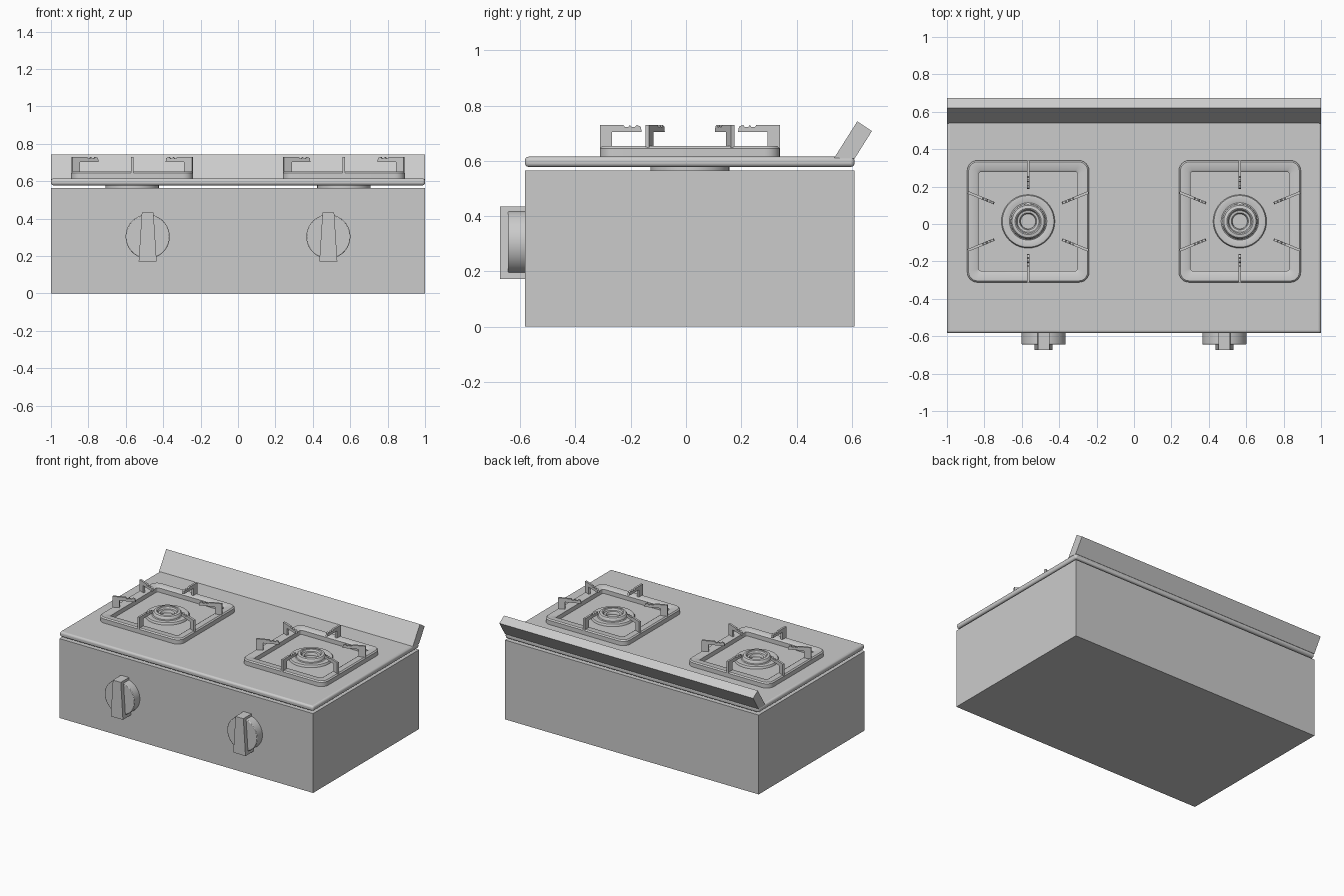
import bpy, bmesh, math
from mathutils import Matrix, Vector

if "Cube" in bpy.data.objects:
    bpy.data.objects.remove(bpy.data.objects["Cube"])


def finish(name, bm, smooth=False, bevel=0.0, segments=3):
    bmesh.ops.recalc_face_normals(bm, faces=bm.faces)
    me = bpy.data.meshes.new(name)
    bm.to_mesh(me)
    bm.free()
    ob = bpy.data.objects.new(name, me)
    bpy.context.collection.objects.link(ob)
    if bevel:
        m = ob.modifiers.new("bevel", 'BEVEL')
        m.width, m.segments = bevel, segments
        m.limit_method = 'ANGLE'
    if smooth:
        bpy.ops.object.select_all(action='DESELECT')
        ob.select_set(True)
        bpy.context.view_layer.objects.active = ob
        bpy.ops.object.shade_smooth_by_angle(angle=math.radians(35))
    return ob


def box(name, lo, hi, **kw):
    bm = bmesh.new()
    size = [h - l for l, h in zip(lo, hi)]
    mid = [(h + l) / 2 for l, h in zip(lo, hi)]
    bmesh.ops.create_cube(bm, size=1, matrix=Matrix.Translation(mid) @ Matrix.Diagonal((*size, 1)))
    return finish(name, bm, **kw)


def add_prism(bm, pts, offset):
    """Extrude a closed outline of 3D points along an offset."""
    face = bm.faces.new([bm.verts.new(p) for p in pts])
    ext = bmesh.ops.extrude_face_region(bm, geom=[face])
    bmesh.ops.translate(bm, vec=offset, verts=[v for v in ext["geom"] if isinstance(v, bmesh.types.BMVert)])


def rounded_loop(bm, half, r, z, cx, cy, n=6):
    verts = []
    for q in range(4):
        a0 = q * math.pi / 2
        sx, sy = [(1, 1), (-1, 1), (-1, -1), (1, -1)][q]
        for i in range(n + 1):
            a = a0 + i * math.pi / 2 / n
            verts.append(bm.verts.new((cx + sx * (half - r) + r * math.cos(a),
                                       cy + sy * (half - r) + r * math.sin(a), z)))
    return verts


# Body and cooktop plate
box("body", (-1, -0.583, 0), (1, 0.61, 0.565))
box("cooktop_plate", (-1, -0.583, 0.578), (1, 0.61, 0.615), smooth=True, bevel=0.013)

# Slanted backsplash
bm = bmesh.new()
profile = [(0.536, 0.61), (0.62, 0.743), (0.673, 0.708), (0.61, 0.608)]
add_prism(bm, [(-1, y, z) for y, z in profile], (2, 0, 0))
finish("backsplash", bm)

# Prong outline: (distance inward, height), with grip notches along the arm
PRONG = [(0, 0.64), (0, 0.73), (0.085, 0.73), (0.091, 0.722), (0.103, 0.722), (0.109, 0.73),
         (0.115, 0.722), (0.127, 0.722), (0.133, 0.73), (0.148, 0.724), (0.152, 0.704),
         (0.045, 0.704), (0.045, 0.64)]
BURNER = [(0, 0.562), (0.143, 0.562), (0.143, 0.622), (0.138, 0.63), (0.128, 0.632),
          (0.10, 0.626), (0.094, 0.63), (0.092, 0.643), (0.086, 0.65), (0.07, 0.653), (0.064, 0.65),
          (0.058, 0.638), (0.046, 0.636), (0.042, 0.63), (0.04, 0.618), (0, 0.618)]
CY = 0.014

for side, sx in (("left", -1), ("right", 1)):
    cx = sx * 0.566

    # Burner, lathed
    bm = bmesh.new()
    vs = [bm.verts.new((cx + r, CY, z)) for r, z in BURNER]
    es = [bm.edges.new(p) for p in zip(vs, vs[1:])]
    bmesh.ops.spin(bm, geom=vs + es, cent=(cx, CY, 0), axis=(0, 0, 1), angle=math.tau, steps=40)
    bmesh.ops.remove_doubles(bm, verts=bm.verts, dist=1e-4)
    finish(f"{side}_burner", bm, smooth=True)

    # Square pan support frame
    bm = bmesh.new()
    loops = [rounded_loop(bm, h, r, z, cx, CY) for h, r, z in
             [(0.326, 0.055, 0.61), (0.326, 0.055, 0.645), (0.318, 0.047, 0.653),
              (0.277, 0.02, 0.653), (0.265, 0.015, 0.645), (0.265, 0.015, 0.61)]]
    for a, b in zip(loops, loops[1:] + loops[:1]):
        for i in range(len(a)):
            j = (i + 1) % len(a)
            bm.faces.new((a[i], a[j], b[j], b[i]))
    finish(f"{side}_support_frame", bm, smooth=True)

    # Six pan support prongs
    bm = bmesh.new()
    starts = [((0, s * 0.326), (0, -s)) for s in (-1, 1)]
    starts += [((s * 0.322, t * 0.155), (-s * 0.925, -t * 0.38)) for s in (-1, 1) for t in (-1, 1)]
    for (px, py), d in starts:
        d = Vector(d).normalized()
        n = Vector((-d.y, d.x, 0)) * 0.014
        pts = [Vector((cx + px + d.x * u, CY + py + d.y * u, z)) - n / 2 for u, z in PRONG]
        add_prism(bm, pts, n)
    finish(f"{side}_support_prongs", bm)

    # Control knob: round dial and tapered grip
    kx, kz = sx * 0.483, 0.304
    bm = bmesh.new()
    bmesh.ops.create_cone(bm, cap_ends=True, segments=40, radius1=0.118, radius2=0.118, depth=0.065,
                          matrix=Matrix.Translation((kx, -0.6115, kz)) @ Matrix.Rotation(math.pi / 2, 4, 'X'))
    finish(f"{side}_knob_dial", bm, smooth=True, bevel=0.004, segments=2)
    bm = bmesh.new()
    grip = [(-0.048, 0.172), (0.048, 0.172), (0.031, 0.434), (-0.031, 0.434)]
    add_prism(bm, [(kx + x, -0.58, z) for x, z in grip], (0, -0.094, 0))
    finish(f"{side}_knob_grip", bm)
